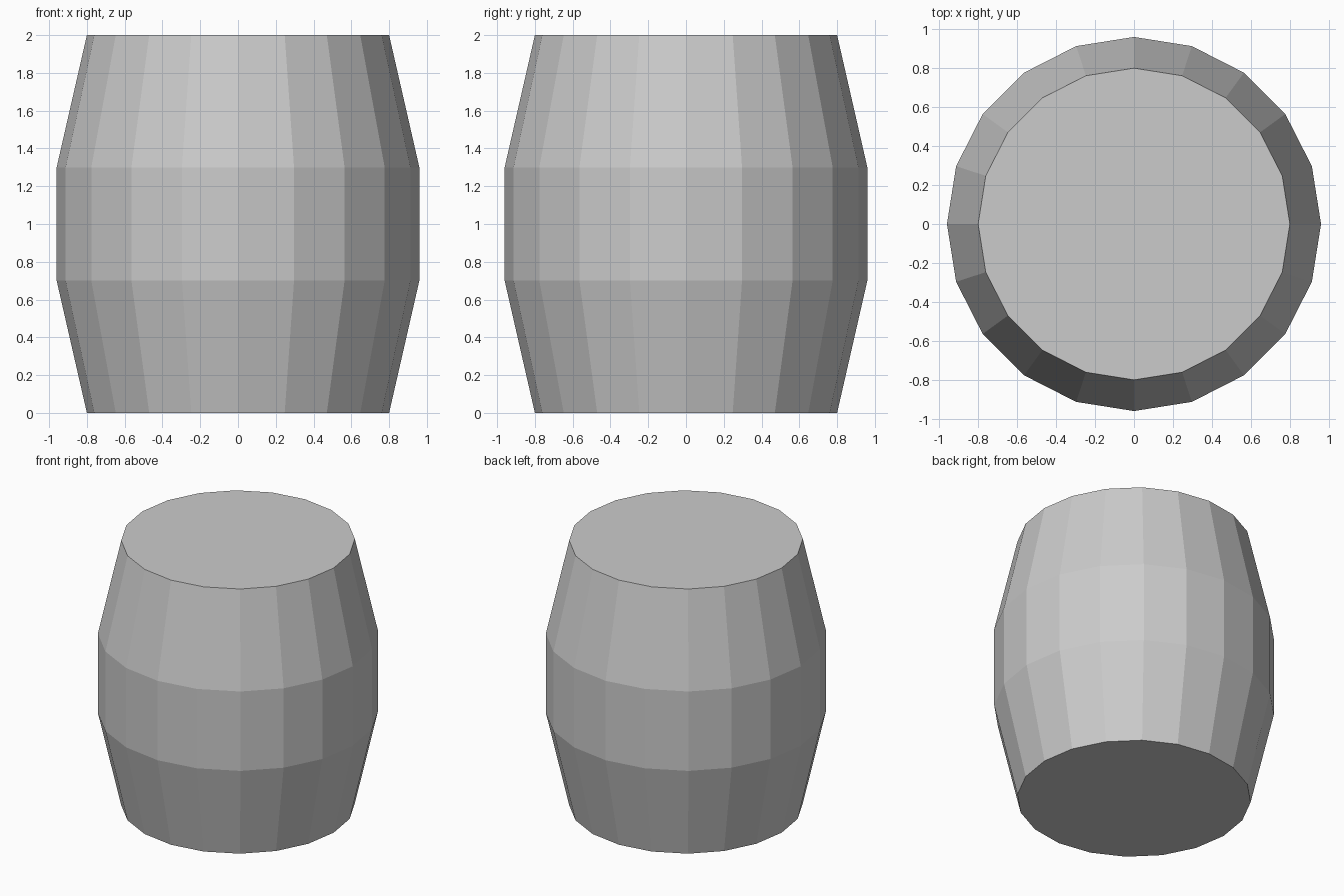
import bpy, bmesh
from math import cos, sin, pi

if "Cube" in bpy.data.objects:
    bpy.data.objects.remove(bpy.data.objects["Cube"])

SIDES = 20
PROFILE = [(0.80, 0.0), (0.96, 0.7), (0.96, 1.3), (0.80, 2.0)]  # radius, height

bm = bmesh.new()

# Rings of the barrel, from the bottom up
rings = [[bm.verts.new((r * cos(2 * pi * i / SIDES), r * sin(2 * pi * i / SIDES), z))
          for i in range(SIDES)] for r, z in PROFILE]

# Flat staves between rings
for low, high in zip(rings, rings[1:]):
    for i in range(SIDES):
        j = (i + 1) % SIDES
        bm.faces.new((low[i], low[j], high[j], high[i]))

# Bottom and top lids
bm.faces.new(rings[0][::-1])
bm.faces.new(rings[-1])

mesh = bpy.data.meshes.new("barrel")
bm.to_mesh(mesh)
bm.free()
barrel = bpy.data.objects.new("barrel", mesh)
bpy.context.collection.objects.link(barrel)
